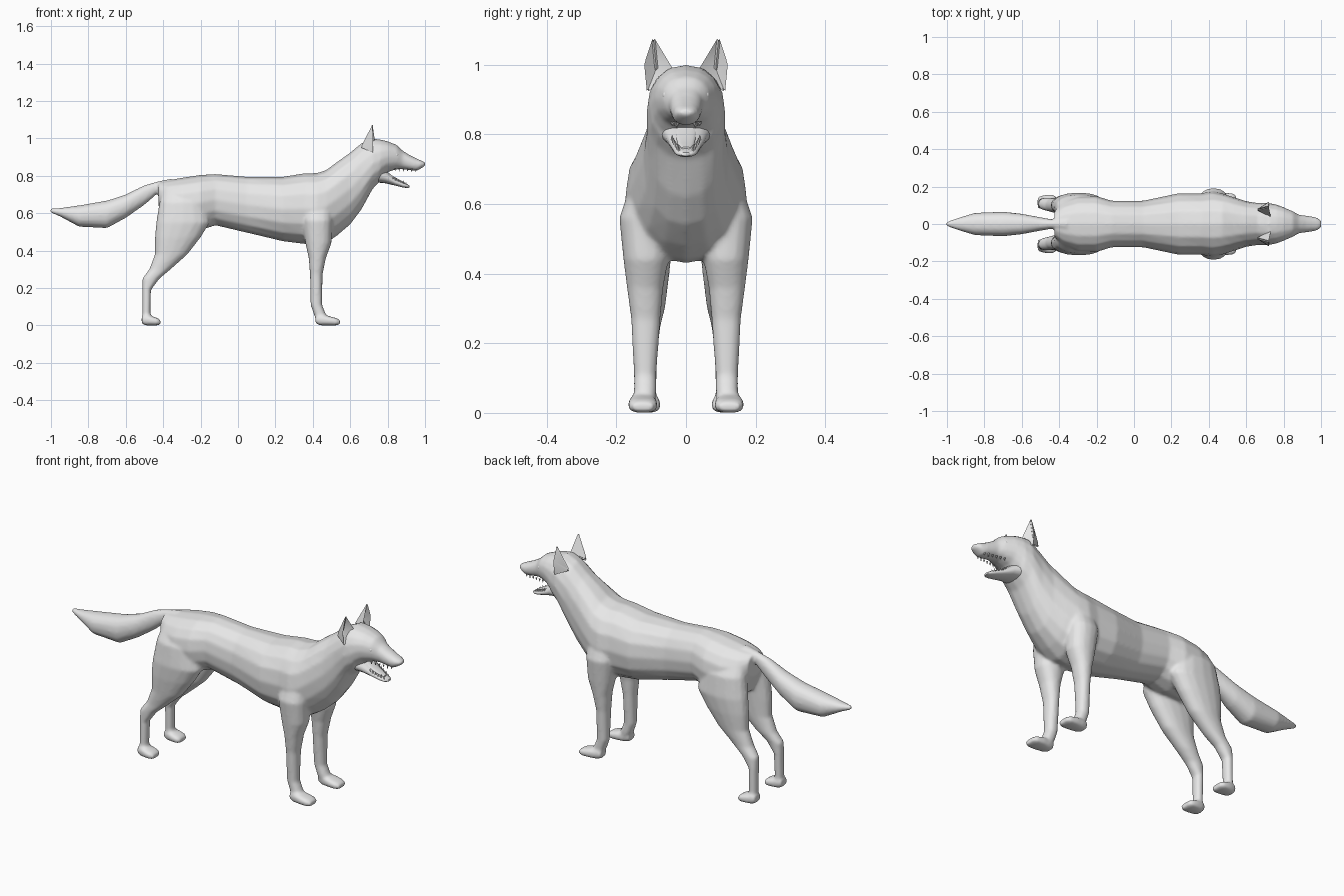
import bpy, bmesh
from math import cos, sin, pi, copysign
from mathutils import Matrix, Vector

cube = bpy.data.objects.get("Cube")
if cube:
    bpy.data.objects.remove(cube, do_unlink=True)

fur = bpy.data.materials.new("plain_grey")
fur.diffuse_color = (0.8, 0.8, 0.8, 1)
fur.use_nodes = True
fur.node_tree.nodes["Principled BSDF"].inputs["Base Color"].default_value = fur.diffuse_color


def rounded(value, power):
    return copysign(abs(value) ** power, value)


def loft(bm, rings, upright=False, sides=16, power=0.9):
    """Skin rings of (position, low, high, y_low, y_high), along x or, if upright, along z."""
    loops = []
    for t, a, b, y0, y1 in rings:
        loop = []
        for i in range(sides):
            angle = 2 * pi * i / sides
            u = (a + b) / 2 + (b - a) / 2 * rounded(sin(angle), power)
            y = (y0 + y1) / 2 + (y1 - y0) / 2 * rounded(cos(angle), power)
            loop.append(bm.verts.new((u, y, t) if upright else (t, y, u)))
        loops.append(loop)
    for p, q in zip(loops, loops[1:]):
        for i in range(sides):
            j = (i + 1) % sides
            bm.faces.new((p[i], p[j], q[j], q[i]))
    bm.faces.new(loops[0])
    bm.faces.new(loops[-1])


def centred(rows, y=0):
    """Turn (x, bottom, top, half_width) rows into rings around the given y."""
    return [(x, a, b, y - w, y + w) for x, a, b, w in rows]


def finish(bm, name, angle=None):
    bmesh.ops.recalc_face_normals(bm, faces=bm.faces)
    mesh = bpy.data.meshes.new(name)
    bm.to_mesh(mesh)
    bm.free()
    mesh.materials.append(fur)
    ob = bpy.data.objects.new(name, mesh)
    bpy.context.collection.objects.link(ob)
    if angle is not None:
        bpy.ops.object.select_all(action="DESELECT")
        bpy.context.view_layer.objects.active = ob
        ob.select_set(True)
        bpy.ops.object.shade_smooth_by_angle(angle=angle)
    return ob


TORSO = [
    (-.425, .64, .765, .07), (-.38, .53, .775, .12), (-.3, .5, .79, .15),
    (-.2, .51, .805, .15), (-.12, .535, .81, .125), (.05, .495, .795, .125),
    (.24, .45, .795, .165), (.36, .435, .815, .165), (.42, .43, .815, .175),
    (.47, .44, .83, .165), (.53, .48, .875, .145), (.6, .54, .925, .122),
    (.66, .62, .975, .113), (.72, .73, 1, .113), (.76, .77, .995, .105),
]
HEAD = [
    (.7, .76, .99, .1), (.76, .78, .995, .105), (.8, .82, .985, .09),
    (.85, .835, .965, .068), (.88, .835, .935, .05), (.92, .83, .91, .045),
    (.955, .825, .893, .04), (.98, .84, .882, .034), (1, .853, .872, .02),
]
TAIL = [
    (-.36, .73, .785, .03), (-.43, .705, .77, .024), (-.5, .645, .75, .036),
    (-.6, .575, .7, .055), (-.7, .52, .668, .066), (-.85, .528, .642, .06),
    (-.95, .582, .628, .03), (-1.005, .605, .625, .01),
]
FRONT_LEG = [
    (.68, .36, .5, .06, .15), (.56, .345, .505, .05, .192), (.44, .36, .5, .05, .18),
    (.36, .378, .47, .065, .17), (.27, .385, .452, .073, .158),
    (.11, .388, .45, .085, .15), (.06, .405, .47, .085, .15), (.01, .43, .49, .09, .15),
]
HIND_LEG = [
    (.74, -.4, -.22, .02, .1), (.66, -.42, -.17, .02, .155), (.55, -.438, -.15, .03, .168),
    (.47, -.445, -.2, .04, .162), (.38, -.445, -.27, .05, .15), (.3, -.475, -.36, .06, .14),
    (.25, -.512, -.42, .073, .14), (.19, -.512, -.465, .08, .138),
    (.07, -.512, -.468, .085, .138), (.02, -.51, -.46, .085, .14),
]
PAW = [(0, .01, .05, .028), (.2, 0, .06, .036), (.55, 0, .05, .043),
       (.85, 0, .04, .042), (1, .005, .03, .03)]


def paw(bm, heel, length, y):
    loft(bm, centred([(heel + t * length, a, b, w) for t, a, b, w in PAW], y), power=.75)


# Body: overlapping lofts blended into one continuous skin
bm = bmesh.new()
for rows in (TORSO, HEAD, TAIL):
    loft(bm, centred(rows))
for side in (-1, 1):
    for leg in (FRONT_LEG, HIND_LEG):
        loft(bm, [(z, a, b, side * p, side * q) for z, a, b, p, q in leg], upright=True)
    paw(bm, .415, .13, side * .124)
    paw(bm, -.515, .1, side * .115)
body = finish(bm, "body")
remesh = body.modifiers.new("blend_parts", "REMESH")
remesh.mode = "VOXEL"
remesh.voxel_size = .008
remesh.use_smooth_shade = True
relax = body.modifiers.new("relax_skin", "SMOOTH")
relax.factor = .5
relax.iterations = 6

# Lower jaw, hanging open
bm = bmesh.new()
loft(bm, centred([
    (.74, .765, .85, .075), (.79, .76, .825, .06), (.84, .748, .785, .044),
    (.88, .738, .765, .035), (.905, .735, .755, .028), (.918, .738, .748, .015)]))
finish(bm, "lower_jaw", 1)

# Tongue
bm = bmesh.new()
loft(bm, centred([(.78, .8, .835, .035), (.83, .78, .797, .028),
                  (.87, .765, .776, .022), (.895, .757, .764, .012)]))
finish(bm, "tongue", 1)

# Teeth: rows of small cones along both jaws
bm = bmesh.new()


def tooth(x, y, z, height, up):
    turn = Matrix.Identity(4) if up else Matrix.Rotation(pi, 4, "X")
    bmesh.ops.create_cone(bm, segments=6, radius1=.005, radius2=.0005, depth=height,
                          cap_ends=True, matrix=Matrix.Translation((x, y, z)) @ turn)


for side in (-1, 1):
    for i in range(6):
        t = i / 5
        tall = .024 if i == 4 else .014
        tooth(.84 + .11 * t, side * (.042 - .018 * t), .832 - .004 * t, tall, False)
        tooth(.83 + .07 * t, side * (.04 - .02 * t), .789 - .032 * t, tall, True)
finish(bm, "teeth", 1)

# Ears with a hollow front
for side, name in ((1, "left_ear"), (-1, "right_ear")):
    bm = bmesh.new()
    tip, inner, outer, low, back, hollow = [
        bm.verts.new((x, side * y, z)) for x, y, z in (
            (.722, .095, 1.09), (.735, .032, .985), (.725, .122, 1.01),
            (.72, .112, .92), (.65, .075, .95), (.695, .085, .99))]
    for face in ((tip, inner, hollow), (tip, hollow, outer), (hollow, low, outer),
                 (hollow, inner, low), (tip, outer, back), (outer, low, back),
                 (tip, back, inner), (inner, back, low)):
        bm.faces.new(face)
    edges = [e for e in bm.edges if tip in e.verts or back in e.verts]
    bmesh.ops.bevel(bm, geom=edges, offset=.006, segments=2, affect="EDGES")
    finish(bm, name, .9)

# Eyes
for side, name in ((1, "left_eye"), (-1, "right_eye")):
    bm = bmesh.new()
    bmesh.ops.create_uvsphere(bm, u_segments=16, v_segments=10, radius=.014,
                              matrix=Matrix.Translation(Vector((.845, side * .054, .912))))
    finish(bm, name, 1)
